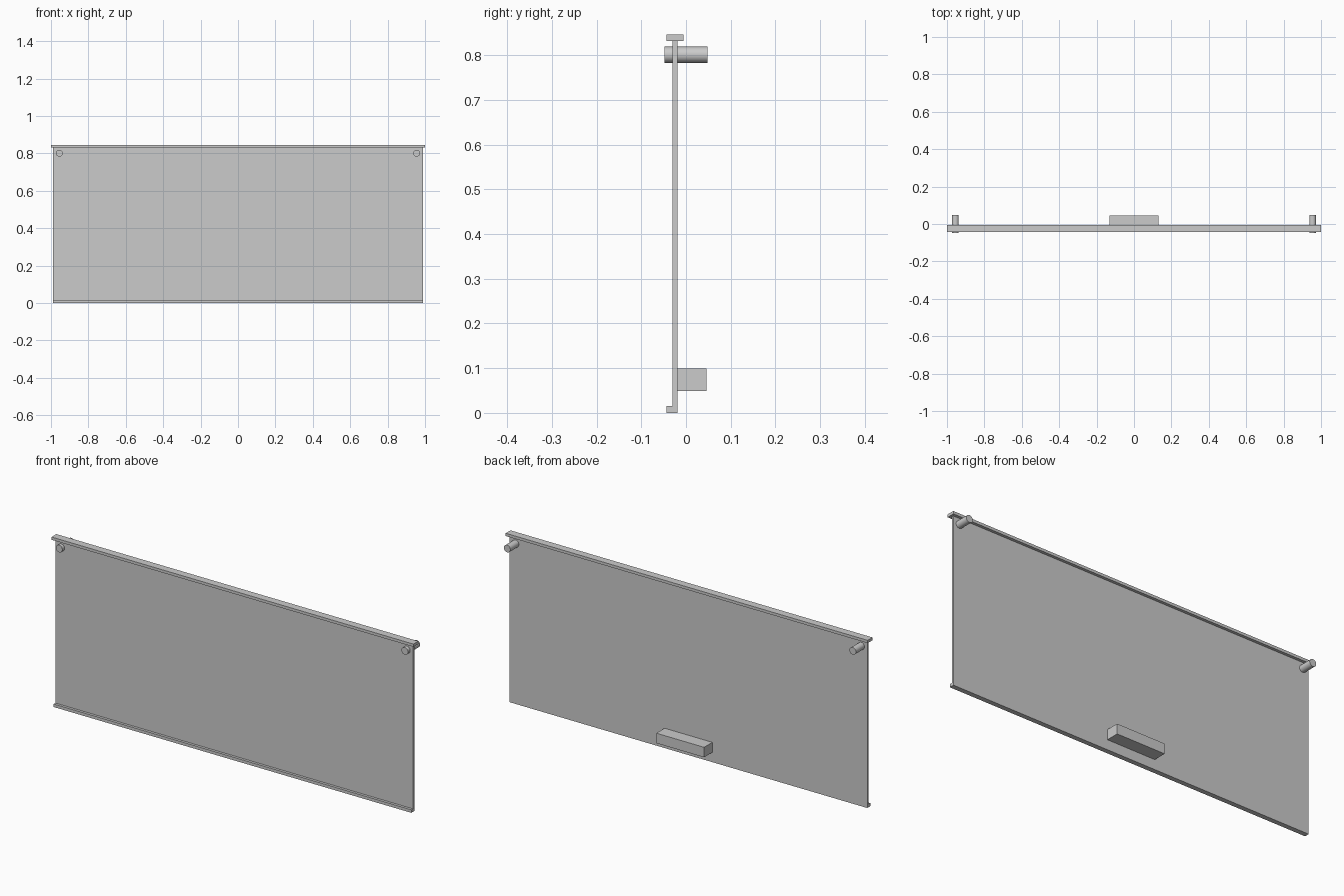
import bpy, math

if "Cube" in bpy.data.objects:
    bpy.data.objects.remove(bpy.data.objects["Cube"])


def box(name, x, y, z):
    """Box from (min, max) ranges."""
    bpy.ops.mesh.primitive_cube_add(size=1, location=[(a + b) / 2 for a, b in (x, y, z)])
    ob = bpy.context.object
    ob.name = name
    ob.scale = [b - a for a, b in (x, y, z)]
    bpy.ops.object.transform_apply(location=False, rotation=False, scale=True)
    return ob


# Thin main board
box("panel", (-0.988, 0.988), (-0.0305, -0.0195), (0.015, 0.832))

# Overhanging top rail, and bottom lip flush with the back of the board
box("top_rail", (-1.0, 1.0), (-0.0435, -0.0055), (0.832, 0.846))
box("bottom_lip", (-0.988, 0.988), (-0.0435, -0.0195), (0.0, 0.015))

# Block on the lower back
box("back_block", (-0.132, 0.132), (-0.0195, 0.0455), (0.049, 0.099))

# Round pins through the upper corners
for side, x in (("left", -0.955), ("right", 0.955)):
    bpy.ops.mesh.primitive_cylinder_add(vertices=32, radius=0.018, depth=0.096,
                                        location=(x, 0, 0.801),
                                        rotation=(math.pi / 2, 0, 0))
    bpy.context.object.name = "pin_" + side
    bpy.ops.object.shade_smooth_by_angle()
